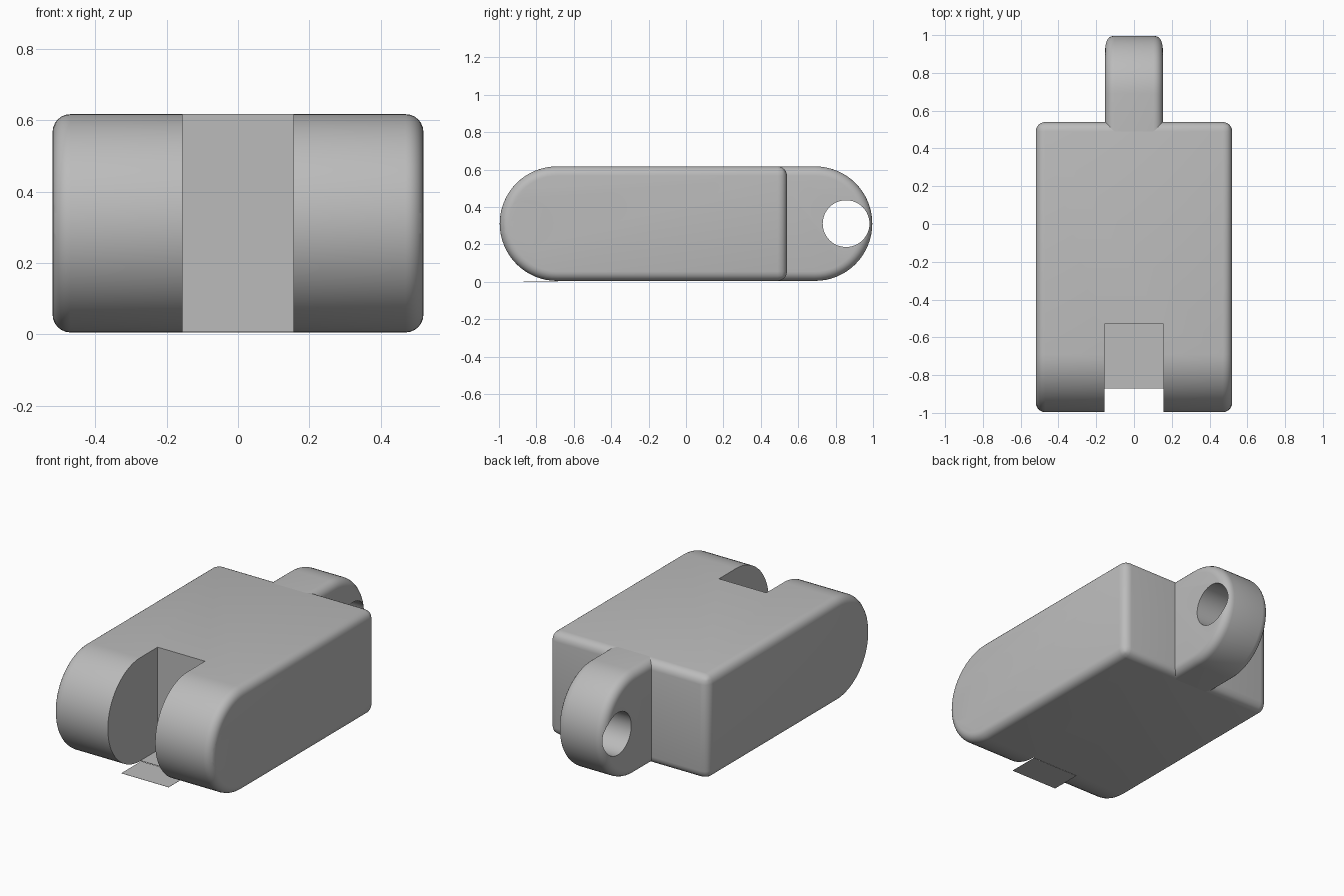
import bpy, bmesh, math

cube = bpy.data.objects.get("Cube")
if cube:
    bpy.data.objects.remove(cube, do_unlink=True)

Z0, Z1 = 0.005, 0.617
R = (Z1 - Z0) / 2
ZC = (Z0 + Z1) / 2

grey = bpy.data.materials.new("plain grey")
grey.use_nodes = True
COLOUR = (0.5, 0.5, 0.5, 1)
grey.diffuse_color = COLOUR
grey.node_tree.nodes["Principled BSDF"].inputs["Base Color"].default_value = COLOUR


def finish(bm, name):
    bmesh.ops.recalc_face_normals(bm, faces=bm.faces)
    mesh = bpy.data.meshes.new(name)
    bm.to_mesh(mesh)
    bm.free()
    ob = bpy.data.objects.new(name, mesh)
    bpy.context.collection.objects.link(ob)
    mesh.materials.append(grey)
    return ob


def box(name, x, y0, y1, z0, z1):
    bm = bmesh.new()
    bmesh.ops.create_cube(bm, size=1)
    for v in bm.verts:
        v.co = (v.co.x * 2 * x, y0 + (v.co.y + 0.5) * (y1 - y0), z0 + (v.co.z + 0.5) * (z1 - z0))
    return finish(bm, name)


def rounded_link(name, half_width, flat_y, arc_y, bevel, bevel_flat_end):
    """Side profile with one flat end and one half-round end, extruded along x."""
    side = 1 if arc_y > flat_y else -1
    steps = 32
    profile = [(flat_y, Z0)]
    for i in range(steps + 1):
        a = -math.pi / 2 + math.pi * i / steps
        profile.append((arc_y + side * R * math.cos(a), ZC + R * math.sin(a)))
    profile.append((flat_y, Z1))
    bm = bmesh.new()
    face = bm.faces.new([bm.verts.new((-half_width, y, z)) for y, z in profile])
    extruded = bmesh.ops.extrude_face_region(bm, geom=[face])["geom"]
    for v in extruded:
        if isinstance(v, bmesh.types.BMVert):
            v.co.x = half_width
    edges = []
    for e in bm.edges:
        a, b = (v.co for v in e.verts)
        at_flat = abs(a.y - flat_y) < 1e-4 and abs(b.y - flat_y) < 1e-4
        along_side = abs(a.x - b.x) < 1e-4
        if (at_flat and bevel_flat_end) or (along_side and not at_flat):
            edges.append(e)
    bmesh.ops.bevel(bm, geom=edges, offset=bevel, segments=6, profile=0.5,
                    affect='EDGES', clamp_overlap=False)
    return finish(bm, name)


def pin_cutter(name, y):
    bm = bmesh.new()
    bmesh.ops.create_cone(bm, cap_ends=True, segments=48, radius1=0.125, radius2=0.125, depth=1.4)
    for v in bm.verts:
        v.co = (v.co.z, y + v.co.x, ZC + v.co.y)
    return finish(bm, name)


def cut(ob, cutter):
    mod = ob.modifiers.new("cut " + cutter.name, 'BOOLEAN')
    mod.operation = 'DIFFERENCE'
    mod.solver = 'EXACT'
    mod.object = cutter
    bpy.context.view_layer.objects.active = ob
    bpy.ops.object.modifier_apply(modifier=mod.name)
    bpy.data.objects.remove(cutter, do_unlink=True)


# Main block with forked front and rear tongue
body = rounded_link("body", 0.52, 0.54, -0.69, 0.05, True)
tongue = rounded_link("rear_tongue", 0.153, 0.49, 0.69, 0.05, False)

# Fork slot and pin holes
cut(body, box("slot_cutter", 0.155, -1.2, -0.53, -0.2, 0.9))
cut(body, pin_cutter("front_pin_cutter", -0.848))
cut(tongue, pin_cutter("rear_pin_cutter", 0.856))

# Thin floor of the slot and the flat tab below it
box("slot_floor", 0.155, -0.69, -0.53, Z0, Z0 + 0.002)
box("bottom_tab", 0.155, -0.87, -0.685, 0, 0.001)

for ob in (body, tongue):
    bpy.ops.object.select_all(action='DESELECT')
    ob.select_set(True)
    bpy.context.view_layer.objects.active = ob
    bpy.ops.object.shade_smooth_by_angle(angle=math.radians(35))
